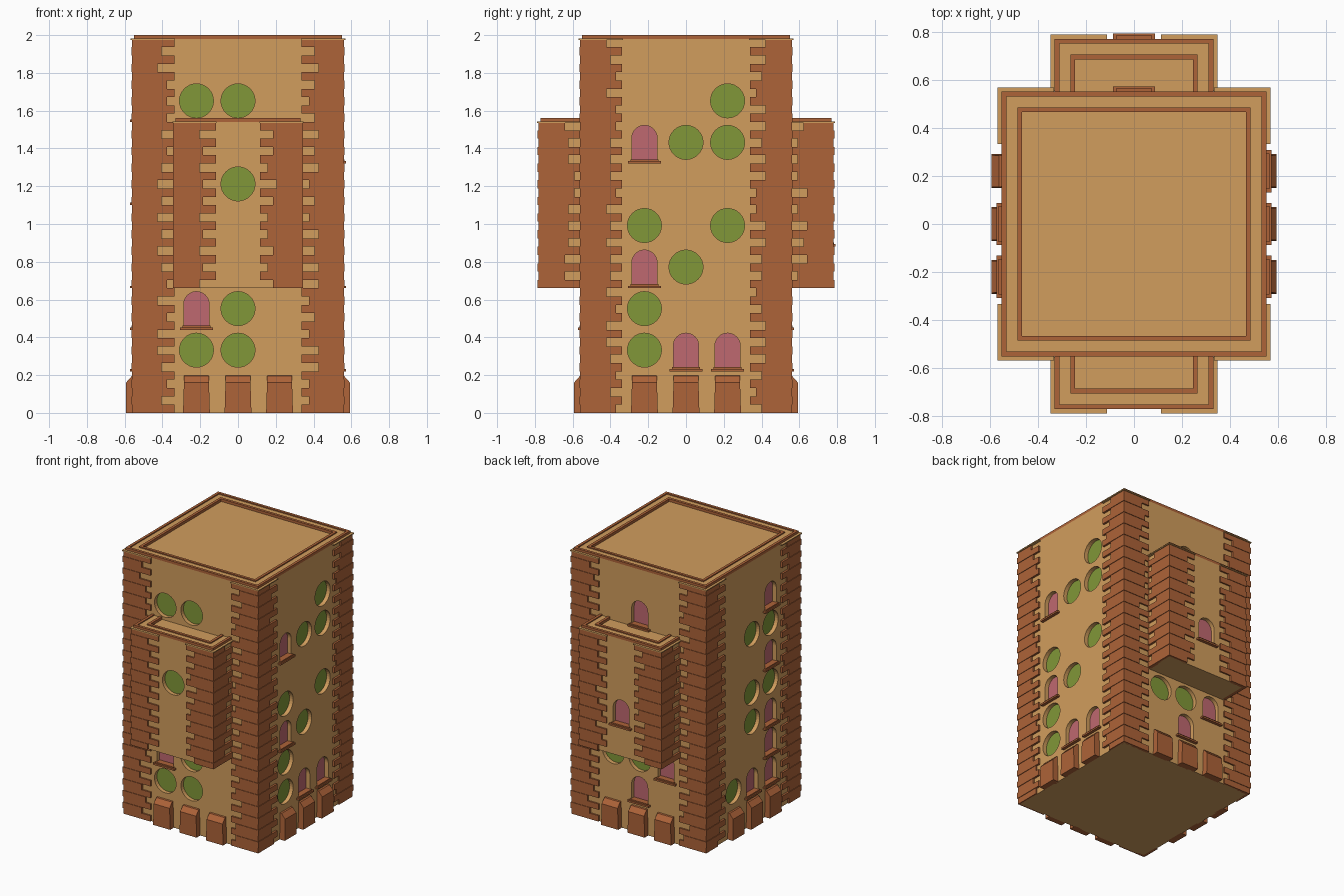
import bpy, bmesh, math, random
from mathutils import Vector

if "Cube" in bpy.data.objects:
    bpy.data.objects.remove(bpy.data.objects["Cube"])

random.seed(4)
C = 0.22                      # wall cell size
H, BX, BY = 0.55, 0.33, 0.77  # tower half width, bay half width, bay face


def material(name, rgb):
    m = bpy.data.materials.new(name)
    m.diffuse_color = (*rgb, 1)
    m.use_nodes = True
    m.node_tree.nodes["Principled BSDF"].inputs["Base Color"].default_value = m.diffuse_color
    return m


TAN = material("sandstone", (0.64, 0.34, 0.11))
BRICK = material("brick", (0.42, 0.125, 0.04))
GREEN = material("green_glass", (0.22, 0.31, 0.04))
PINK = material("pink_glass", (0.52, 0.14, 0.16))


def finish(bm, name, mat=None):
    bmesh.ops.recalc_face_normals(bm, faces=bm.faces)
    me = bpy.data.meshes.new(name)
    bm.to_mesh(me)
    bm.free()
    ob = bpy.data.objects.new(name, me)
    bpy.context.collection.objects.link(ob)
    if mat:
        me.materials.append(mat)
    return ob


def loft(bm, a, b):
    """Closed solid between two matching outlines."""
    va, vb = [bm.verts.new(p) for p in a], [bm.verts.new(p) for p in b]
    bm.faces.new(va)
    bm.faces.new(vb[::-1])
    for i in range(len(va)):
        j = (i + 1) % len(va)
        bm.faces.new((va[j], va[i], vb[i], vb[j]))


def slab(bm, pts, z0, z1):
    loft(bm, [(x, y, z0) for x, y in pts], [(x, y, z1) for x, y in pts])


def box(bm, x0, x1, y0, y1, z0, z1):
    slab(bm, [(x0, y0), (x1, y0), (x1, y1), (x0, y1)], z0, z1)


def on_face(face, dist, u, z, d):
    """Point on a wall: u along it, z up, d outward from it."""
    o = dist + d
    return {"F": (u, -o, z), "B": (u, o, z), "R": (o, u, z), "L": (-o, u, z)}[face]


def panel(bm, face, dist, pts, d0, d1):
    loft(bm, [on_face(face, dist, u, z, d0) for u, z in pts],
         [on_face(face, dist, u, z, d1) for u, z in pts])


def rect(u, w, z0, z1):
    return [(u - w, z0), (u + w, z0), (u + w, z1), (u - w, z1)]


def round_pts(u, floor):
    z = (floor + 0.5) * C + 0.002
    return [(u + 0.09 * math.cos(t * math.tau / 32), z + 0.09 * math.sin(t * math.tau / 32))
            for t in range(32)]


def arch_pts(u, floor):
    z, r = floor * C + 0.02, 0.067
    arc = [(u + r * math.cos(t * math.pi / 16), z + 0.115 + r * math.sin(t * math.pi / 16))
           for t in range(17)]
    return [(u - r, z), (u + r, z)] + arc


# Window layout per wall: (column, floor)
rounds = {("F", H): [(-1, 1), (0, 1), (0, 2), (-1, 7), (0, 7)],
          ("R", H): [(-1, 1), (-1, 2), (-1, 4), (0, 3), (0, 6), (1, 4), (1, 6), (1, 7)],
          ("B", H): [(1, 2), (0, 2)],
          ("L", H): [(1, 1), (0, 3), (0, 4), (-1, 4), (0, 6), (-1, 6)],
          ("F", BY): [(0, 5)]}
arches = {("F", H): [(-1, 2)],
          ("R", H): [(-1, 3), (-1, 6), (0, 1), (1, 1)],
          ("B", H): [(0, 1), (-1, 2), (0, 7)],
          ("L", H): [(0, 1), (-1, 1), (-1, 2), (-1, 3), (-1, 5), (-1, 7)],
          ("B", BY): [(0, 4)]}

cut = {H: bmesh.new(), BY: bmesh.new()}
disc_bm, arch_bm, sill_bm = bmesh.new(), bmesh.new(), bmesh.new()
for layout, shape, glass in ((rounds, round_pts, disc_bm), (arches, arch_pts, arch_bm)):
    for (face, dist), cells in layout.items():
        for col, floor in cells:
            pts = shape(col * C, floor)
            panel(cut[dist], face, dist, pts, -0.04, 0.05)
            panel(glass, face, dist, pts, -0.045, -0.03)
            if shape is arch_pts:  # stepped sill
                z = floor * C
                panel(sill_bm, face, dist, rect(col * C, 0.088, z, z + 0.013), -0.01, 0.022)
                panel(sill_bm, face, dist, rect(col * C, 0.074, z + 0.013, z + 0.022), -0.03, 0.014)
finish(disc_bm, "round_window_glass", GREEN)
finish(arch_bm, "arched_window_glass", PINK)
finish(sill_bm, "window_sills", BRICK)

# Tower and bay bodies with recessed window openings
tower_bm, bay_bm = bmesh.new(), bmesh.new()
box(tower_bm, -H, H, -H, H, 0, 9 * C)
for s in (-1, 1):
    y0, y1 = sorted((s * H, s * BY))
    box(bay_bm, -BX, BX, y0, y1, 3 * C, 7 * C)
for name, bm, key in (("tower_walls", tower_bm, H), ("bay_walls", bay_bm, BY)):
    ob = finish(bm, name, TAN)
    cutter = finish(cut[key], name + "_cutter")
    cutter.hide_render = True
    cutter.hide_viewport = True
    mod = ob.modifiers.new("windows", "BOOLEAN")
    mod.operation, mod.solver, mod.object = "DIFFERENCE", "EXACT", cutter


def corner(bm, hx, hy, sx, sy, a, b, p, z0, z1):
    """L-shaped corner brick with arms a (along x) and b (along y)."""
    ox, oy, ix, iy = hx + p, hy + p, hx - 0.01, hy - 0.01
    pts = [(ox, oy), (ox - a, oy), (ox - a, iy), (ix, iy), (ix, oy - b), (ox, oy - b)]
    slab(bm, [(sx * x, sy * y) for x, y in pts], z0, z1)


# Toothed brick corners with a stone cap on top
for name, hx, hy, f0, f1 in (("tower", H, H, 0, 9), ("bay", BX, BY, 3, 7)):
    bricks, caps = bmesh.new(), bmesh.new()
    row = C / 5
    for sx in (-1, 1):
        for sy in (-1, 1):
            for i in range(f0 * 5, f1 * 5):
                arms = [0.225, random.choice((0.14, 0.16, 0.19))]
                if i % 2:
                    arms.reverse()
                corner(bricks, hx, hy, sx, sy, *arms, 0.011 + 0.004 * (i % 2),
                       i * row, (i + 1) * row)
            corner(caps, hx, hy, sx, sy, 0.235, 0.235, 0.018, f1 * C - 0.006, f1 * C + 0.002)
    finish(bricks, name + "_corner_bricks", BRICK)
    finish(caps, name + "_corner_caps", TAN)

# Ground-floor brick buttresses with sloped tops
bm = bmesh.new()
for face in "FRBL":
    for col in (-1, 0, 1):
        prof = [(-0.01, 0), (0.043, 0), (0.043, 0.16), (0.012, 0.195), (-0.01, 0.2)]
        sides = [[on_face(face, H, col * C + s * (0.071 - 0.03 * z), z, d) for d, z in prof]
                 for s in (-1, 1)]
        loft(bm, *sides)
finish(bm, "buttresses", BRICK)


def rim(bm, hx, y0, y1, w, z0, z1, back):
    """Parapet ring; open against the tower when back is False."""
    box(bm, -hx, hx, y0, y0 + w, z0, z1)
    ye = y1 - w if back else y1
    for s in (-1, 1):
        xa, xb = sorted((s * hx, s * (hx - w)))
        box(bm, xa, xb, y0 + w, ye, z0, z1)
    if back:
        box(bm, -hx, hx, y1 - w, y1, z0, z1)


# Parapets: brick outer rim, stone strip, brick inner rim
brick_bm, stone_bm = bmesh.new(), bmesh.new()
bay_brick, bay_stone = bmesh.new(), bmesh.new()
for inset, w, h, tb, bb in ((0, 0.02, 0.02, brick_bm, bay_brick),
                            (0.02, 0.045, 0.012, stone_bm, bay_stone),
                            (0.065, 0.02, 0.02, brick_bm, bay_brick)):
    rim(tb, H - inset, inset - H, H - inset, w, 9 * C, 9 * C + h, True)
    rim(bb, BX - inset, inset - BY, -H, w, 7 * C, 7 * C + h, False)
for b in (bay_brick, bay_stone):  # mirror to the back bay
    geo = bmesh.ops.duplicate(b, geom=b.verts[:] + b.edges[:] + b.faces[:])["geom"]
    bmesh.ops.scale(b, vec=Vector((1, -1, 1)),
                    verts=[g for g in geo if isinstance(g, bmesh.types.BMVert)])
for b, name, mat in ((brick_bm, "tower_parapet_brick", BRICK), (stone_bm, "tower_parapet_stone", TAN),
                     (bay_brick, "bay_parapet_brick", BRICK), (bay_stone, "bay_parapet_stone", TAN)):
    finish(b, name, mat)
